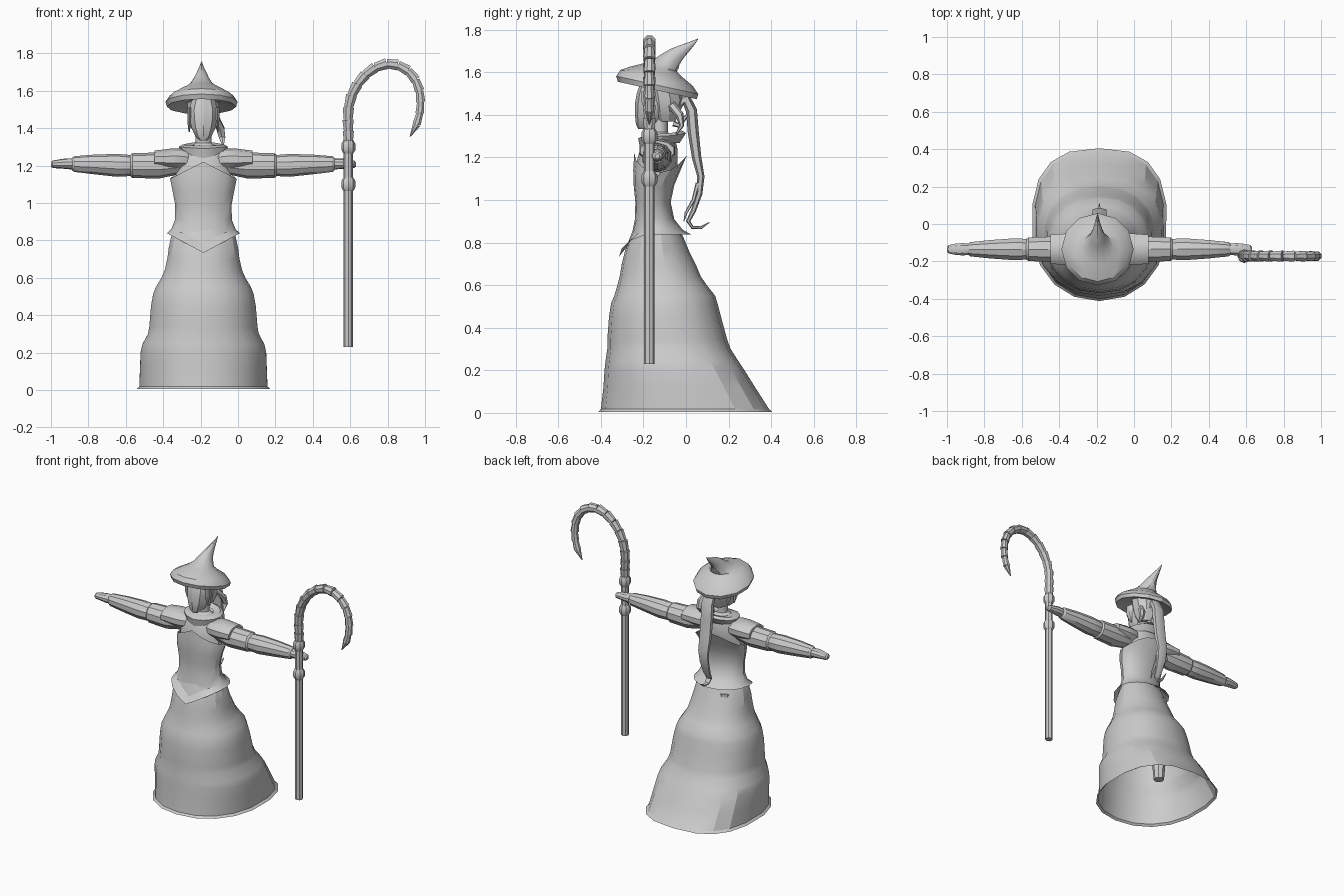
import bpy, bmesh, math
from mathutils import Vector

CX = -0.185                                   # centre line of the figure
grey = bpy.data.materials.new("light grey")
grey.diffuse_color = (0.6, 0.6, 0.6, 1)


def loft(name, rings, cap_start=True, cap_end=True, angle=30):
    bm = bmesh.new()
    rows = [[bm.verts.new(p) for p in r] for r in rings]
    n = len(rows[0])
    for a, b in zip(rows, rows[1:]):
        for i in range(n):
            j = (i + 1) % n
            bm.faces.new((a[i], a[j], b[j], b[i]))
    if cap_start:
        bm.faces.new(rows[0])
    if cap_end:
        bm.faces.new(rows[-1])
    bmesh.ops.recalc_face_normals(bm, faces=bm.faces)
    me = bpy.data.meshes.new(name)
    bm.to_mesh(me)
    bm.free()
    me.materials.append(grey)
    ob = bpy.data.objects.new(name, me)
    bpy.context.collection.objects.link(ob)
    bpy.ops.object.select_all(action='DESELECT')
    ob.select_set(True)
    bpy.context.view_layer.objects.active = ob
    bpy.ops.object.shade_smooth_by_angle(angle=math.radians(angle))
    return ob


def ring(z, rx, yf, yb, n=16, p=1.0, front=0, back=0, slope=0, cx=CX, pf=None):
    """Ring from front yf to back yb; front/back lift the rim there,
    p squares the back half and pf the front half."""
    pts = []
    cy, ry = (yf + yb) / 2, (yb - yf) / 2
    for i in range(n):
        a = 2 * math.pi * i / n
        s, c = math.sin(a), math.cos(a)
        q = pf if pf and c > 0.01 else p
        x = math.copysign(abs(s) ** q, s) * rx
        y = -math.copysign(abs(c) ** q, c) * ry
        lift = front * (1 - abs(s)) if c > 0 else back * c * c
        pts.append((cx + x, cy + y, z + lift - slope * y))
    return pts


def tube(name, pts, axis, n=8, angle=30):
    """Sweep a planar path of (x, y, z, radius along axis, radius across)."""
    axis = Vector(axis)
    ps = [Vector(p[:3]) for p in pts]
    rings = []
    for i, p in enumerate(ps):
        t = (ps[min(i + 1, len(ps) - 1)] - ps[max(i - 1, 0)]).normalized()
        m = axis.cross(t).normalized()
        rings.append([p + axis * pts[i][3] * math.cos(2 * math.pi * (k + .5) / n)
                      + m * pts[i][4] * math.sin(2 * math.pi * (k + .5) / n)
                      for k in range(n)])
    return loft(name, rings, angle=angle)


# Tiered skirt with a long train, open below
loft("skirt", [ring(z, rx, yf, yb, 18, p, pf=.92) for z, rx, yf, yb, p in (
    (0.005, .362, -.412, .405, .75), (0.018, .347, -.40, .39, .75),
    (0.12, .343, -.388, .325, .76), (0.2, .34, -.383, .275, .78),
    (0.245, .33, -.378, .245, .8), (0.3, .3, -.37, .21, .85),
    (0.34, .293, -.37, .195, .87), (0.45, .284, -.362, .165, .88),
    (0.515, .272, -.352, .148, .9), (0.55, .258, -.337, .137, .9),
    (0.6, .228, -.322, .098, .9), (0.64, .21, -.312, .07, .92),
    (0.7, .196, -.302, .045, .95), (0.76, .188, -.287, .015, 1),
    (0.82, .175, -.265, -.01, 1), (0.88, .15, -.24, -.04, 1))], False, False, 22)

# Corset with pointed lower hem and raised upper edge
loft("corset", [ring(z, rx, yf, yb, 16, 1, f, b) for z, rx, yf, yb, f, b in (
    (0.838, .195, -.315, .025, -.105, 0), (0.86, .172, -.262, -.015, -.06, 0),
    (0.91, .152, -.24, -.055, 0, 0), (0.99, .151, -.238, -.072, 0, 0),
    (1.06, .164, -.246, -.055, .01, .01), (1.1, .172, -.248, -.03, .04, .03),
    (1.13, .178, -.243, .004, .09, .08))], False, False)

# Shirt, shoulders and neck
loft("torso", [ring(z, rx, yf, yb, 14) for z, rx, yf, yb in (
    (0.95, .14, -.23, -.08), (1.08, .155, -.238, -.06), (1.17, .15, -.235, -.04),
    (1.24, .142, -.215, -.04), (1.285, .125, -.195, -.05), (1.3, .075, -.175, -.07),
    (1.32, .045, -.16, -.085), (1.4, .042, -.165, -.085))])

# Standing collar
loft("collar", [ring(z, rx, yf, yb, 12, 1, f, b) for z, rx, yf, yb, f, b in (
    (1.268, .115, -.215, -.03, -.03, 0), (1.3, .132, -.225, .0, -.01, .015),
    (1.312, .112, -.2, -.02, -.01, .015), (1.31, .07, -.175, -.06, 0, 0))],
    False, False)

# Head
loft("head", [ring(z, rx, yf, yb, 10, .9) for z, rx, yf, yb in (
    (1.335, .022, -.225, -.17), (1.355, .045, -.235, -.13), (1.4, .066, -.24, -.09),
    (1.45, .077, -.24, -.07), (1.5, .08, -.232, -.065), (1.56, .06, -.21, -.08))])

# Hair: back cap, side locks, long curled tail and loose wisps
loft("hair_cap", [ring(z, rx, yf, yb, 10) for z, rx, yf, yb in (
    (1.37, .05, -.14, -.05), (1.41, .074, -.17, -.03), (1.47, .088, -.19, -.01),
    (1.54, .088, -.2, -.03))])
for s in (-1, 1):
    x = CX + s * .076
    tube("side_lock", [(x, -.18, 1.51, .011, .03), (x, -.18, 1.46, .011, .028),
                       (x, -.17, 1.42, .009, .02), (x, -.155, 1.38, .004, .005)],
         (1, 0, 0), 6)
tube("shoulder_lock", [(-.115, -.07, 1.45, .02, .02), (-.095, -.03, 1.4, .025, .02),
                       (-.085, -.02, 1.35, .02, .012), (-.08, -.045, 1.31, .005, .004)],
     (1, 0, 0), 6)
tube("hair_tail", [(CX, y, z, w, t) for y, z, w, t in (
    (-.04, 1.45, .03, .03), (0, 1.475, .042, .03), (.026, 1.42, .045, .026),
    (.034, 1.32, .045, .026), (.05, 1.2, .045, .022), (.07, 1.11, .042, .017),
    (.062, 1.03, .036, .015), (.035, .95, .028, .012), (.01, .9, .022, .01),
    (.03, .872, .017, .008), (.07, .87, .01, .007), (.11, .895, .002, .002))],
    (1, 0, 0), 6, 40)
tube("hair_wisp", [(CX + .02, .055, 1.08, .015, .01), (CX + .025, .035, 1.0, .012, .009),
                   (CX + .03, .0, .94, .008, .007), (CX + .03, -.01, .9, .002, .002)],
     (1, 0, 0), 5)
tube("back_curl", [(CX, -.06, 1.36, .025, .015), (CX, -.03, 1.35, .022, .013),
                   (CX, -.01, 1.38, .015, .01), (CX, .02, 1.42, .004, .003)],
     (1, 0, 0), 5)

# Tilted brimmed hat with a shallow crown and a bent point
loft("hat", [ring(z, r, y - r, y + r, 12, 1, slope=s, cx=-.195)
             for z, r, y, s in (
    (1.545, .09, -.14, .2), (1.525, .15, -.135, .22), (1.515, .185, -.135, .22),
    (1.54, .193, -.135, .22), (1.574, .17, -.138, .22), (1.604, .12, -.14, .2),
    (1.622, .085, -.128, .2), (1.636, .062, -.098, .3), (1.66, .045, -.075, .5),
    (1.688, .029, -.042, .8), (1.713, .017, -.004, 1), (1.738, .008, .032, 1),
    (1.758, .001, .057, 1))])

# Arms: sleeve pieces and hands, mirrored about the centre line
ARM = {
    "shoulder_sleeve": [(.08, 1.228, .065, .055), (.125, 1.232, .086, .058),
                        (.18, 1.232, .088, .058), (.262, 1.232, .082, .048)],
    "upper_sleeve": [(.1, 1.205, .05, .045), (.24, 1.2, .072, .07),
                     (.38, 1.2, .066, .066), (.395, 1.2, .054, .054)],
    "forearm_sleeve": [(.36, 1.2, .05, .045), (.385, 1.2, .058, .056),
                       (.46, 1.201, .061, .061), (.58, 1.206, .052, .053),
                       (.69, 1.208, .04, .042), (.702, 1.208, .03, .034)],
    "hand": [(.68, 1.208, .029, .03), (.73, 1.21, .035, .029),
             (.77, 1.209, .031, .024), (.806, 1.206, .024, .02), (.816, 1.206, .012, .012)],
}
for s in (-1, 1):
    for part, pts in ARM.items():
        tube(part, [(CX + s * d, -.135, z, ry, rz) for d, z, ry, rz in pts],
             (0, 1, 0), 10)

# Tapered support inside the skirt
loft("inner_support", [ring(z, r, -.06 - r, -.06 + r, 8, cx=-.265)
                       for z, r in ((.19, .034), (.28, .042), (.5, .05), (.8, .05))])

# Staff: shaft, rings and segmented crook
SX, SY = .59, -.172


def post(name, rows):
    loft(name, [ring(z, r, SY - r, SY + r, 8, cx=SX) for z, r in rows])


post("staff_shaft", [(.23, .025), (1.32, .025)])
for z in (1.1, 1.3):
    post("staff_ring", [(z - .036, .026), (z - .018, .037), (z + .018, .037),
                        (z + .036, .026)])
crook = [(.59, 1.32), (.59, 1.385), (.588, 1.445), (.591, 1.51), (.607, 1.575),
         (.638, 1.635), (.68, 1.686), (.733, 1.725), (.795, 1.745), (.855, 1.738),
         (.91, 1.707), (.95, 1.658), (.971, 1.6), (.977, 1.54), (.972, 1.48),
         (.955, 1.42), (.92, 1.355)]
last = len(crook) - 2
for i, (a, b) in enumerate(zip(crook, crook[1:])):
    k = 1 - .3 * max(0, i - 8) / (last - 8)
    r0, r1 = .026 * k, .032 * k
    if i == last:
        r0, r1 = .022, .003
    tube("crook_segment", [(a[0], SY, a[1], r0, r0), (b[0], SY, b[1], r1, r1)],
         (0, 1, 0), 8)
